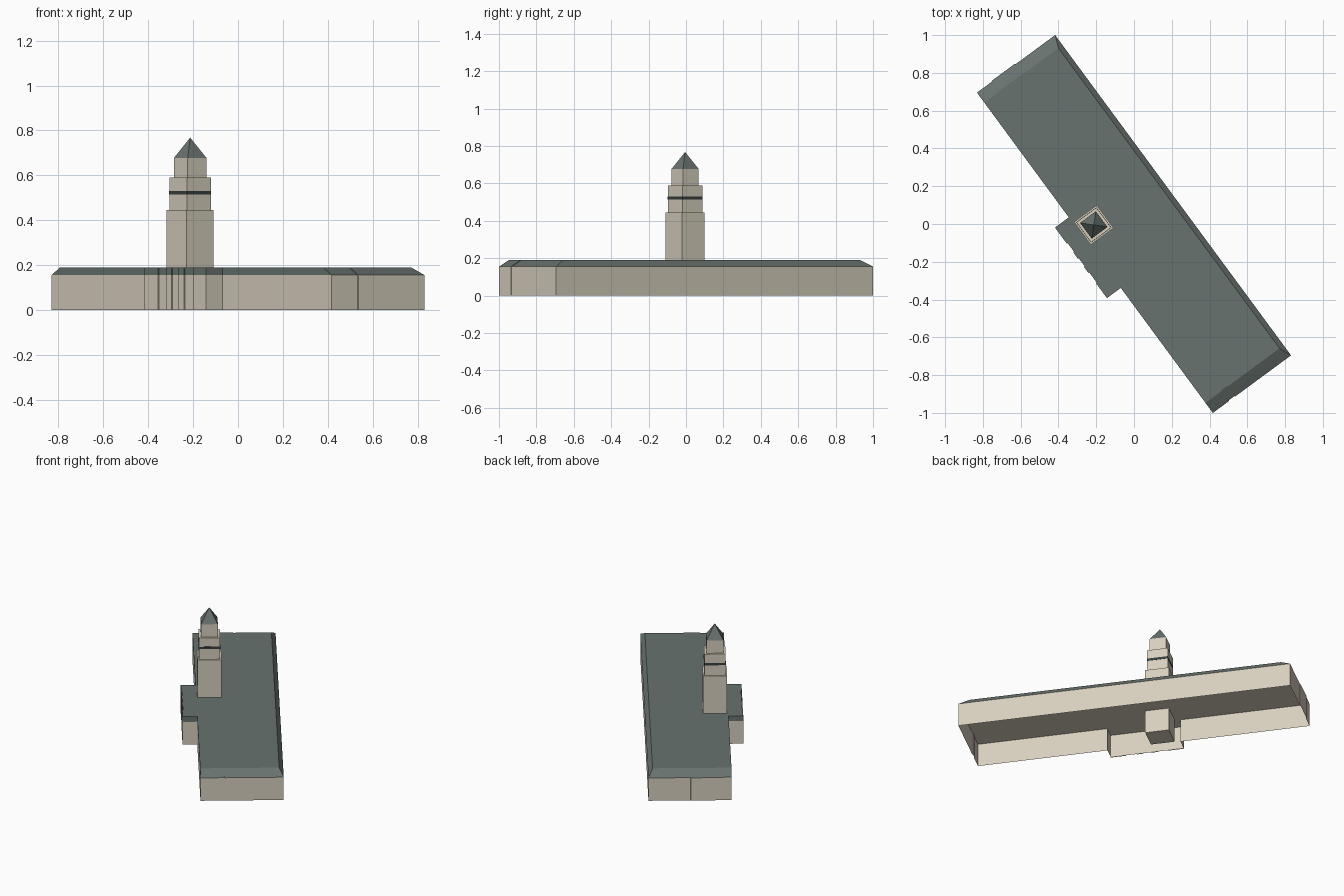
import bpy, math

if "Cube" in bpy.data.objects:
    bpy.data.objects.remove(bpy.data.objects["Cube"])

ANGLE = math.atan2(-0.805, 0.593)   # the long axis runs diagonally
L, W, P = 1.053, 0.257, 0.343       # half length, half width, porch reach
EAVE, TOP = 0.155, 0.19


def material(name, rgb):
    m = bpy.data.materials.new(name)
    m.diffuse_color = (*rgb, 1)
    m.use_nodes = True
    m.node_tree.nodes["Principled BSDF"].inputs["Base Color"].default_value = m.diffuse_color
    return m


STONE = material("stone", (0.68, 0.625, 0.515))
SLATE = material("slate", (0.14, 0.17, 0.16))
DARK = material("dark_band", (0.04, 0.05, 0.05))


def add_mesh(name, verts, faces, mat, loc=(0, 0, 0)):
    me = bpy.data.meshes.new(name)
    me.from_pydata(verts, [], faces)
    me.materials.append(mat)
    ob = bpy.data.objects.new(name, me)
    bpy.context.collection.objects.link(ob)
    ob.location = loc
    ob.rotation_euler.z = ANGLE
    return ob


def band(n):
    return [(i, (i + 1) % n, n + (i + 1) % n, n + i) for i in range(n)]


# Footprint, counter-clockwise, with the porch and slight end steps
S = 0.004
outline = [
    (-L, -W), (-0.233, -W), (-0.233, -P), (0.231, -P), (0.231, -W),
    (L, -W), (L, -0.15), (L - S, -0.15), (L - S, -0.11), (L, -0.11), (L, W),
    (-L, W), (-L, -0.004), (-L - S, -0.004), (-L - S, -0.158), (-L, -0.158)]


# Flat roof edge: hipped at the ends and the back, flush at the front
def roof_point(p):
    u, v = p
    if abs(u) > 1:
        u = math.copysign(abs(u) - 0.066, u)
    if v > 0.2:
        v -= 0.027
    return u, v


n = len(outline)
low = [(u, v, 0) for u, v in outline]
eave = [(u, v, EAVE) for u, v in outline]
flat = [(*roof_point(p), TOP) for p in outline]
add_mesh("hall_walls", low + eave, band(n), STONE)
add_mesh("hall_ceiling", eave, [tuple(reversed(range(n)))], STONE)
add_mesh("hall_roof", eave + flat, band(n) + [tuple(range(n, 2 * n))], SLATE)


# Closed rectangular block in the building's own axes
def block(name, u0, u1, v0, v1, z0, z1, mat, loc=(0, 0, 0)):
    sq = [(u0, v0), (u1, v0), (u1, v1), (u0, v1)]
    verts = [(x, y, z) for z in (z0, z1) for x, y in sq]
    add_mesh(name, verts, band(4) + [(3, 2, 1, 0), (4, 5, 6, 7)], mat, loc)


# Shallow panels on the porch front, capped with slate
for a, b in ((-0.233, -0.128), (-0.069, -0.027), (0.024, 0.066), (0.133, 0.231)):
    block("porch_panel", a, b, -P - 0.005, -P, 0, EAVE, STONE)
    block("porch_panel_cap", a, b, -P - 0.005, -P, EAVE, TOP, SLATE)

# Tower of stacked square blocks
TOWER = (-0.213, -0.005, 0)
for name, h, z0, z1, mat in (
        ("tower_shaft", 0.075, 0, 0.445, STONE),
        ("tower_middle", 0.066, 0.445, 0.59, STONE),
        ("tower_band", 0.067, 0.515, 0.531, DARK),
        ("tower_upper", 0.052, 0.59, 0.677, STONE)):
    block(name, -h, h, -h, h, z0, z1, mat, TOWER)

# Pyramid cap
h, z = 0.052, 0.677
add_mesh("tower_cap",
         [(-h, -h, z), (h, -h, z), (h, h, z), (-h, h, z), (0, 0, 0.768)],
         [(0, 1, 4), (1, 2, 4), (2, 3, 4), (3, 0, 4)], SLATE, TOWER)
